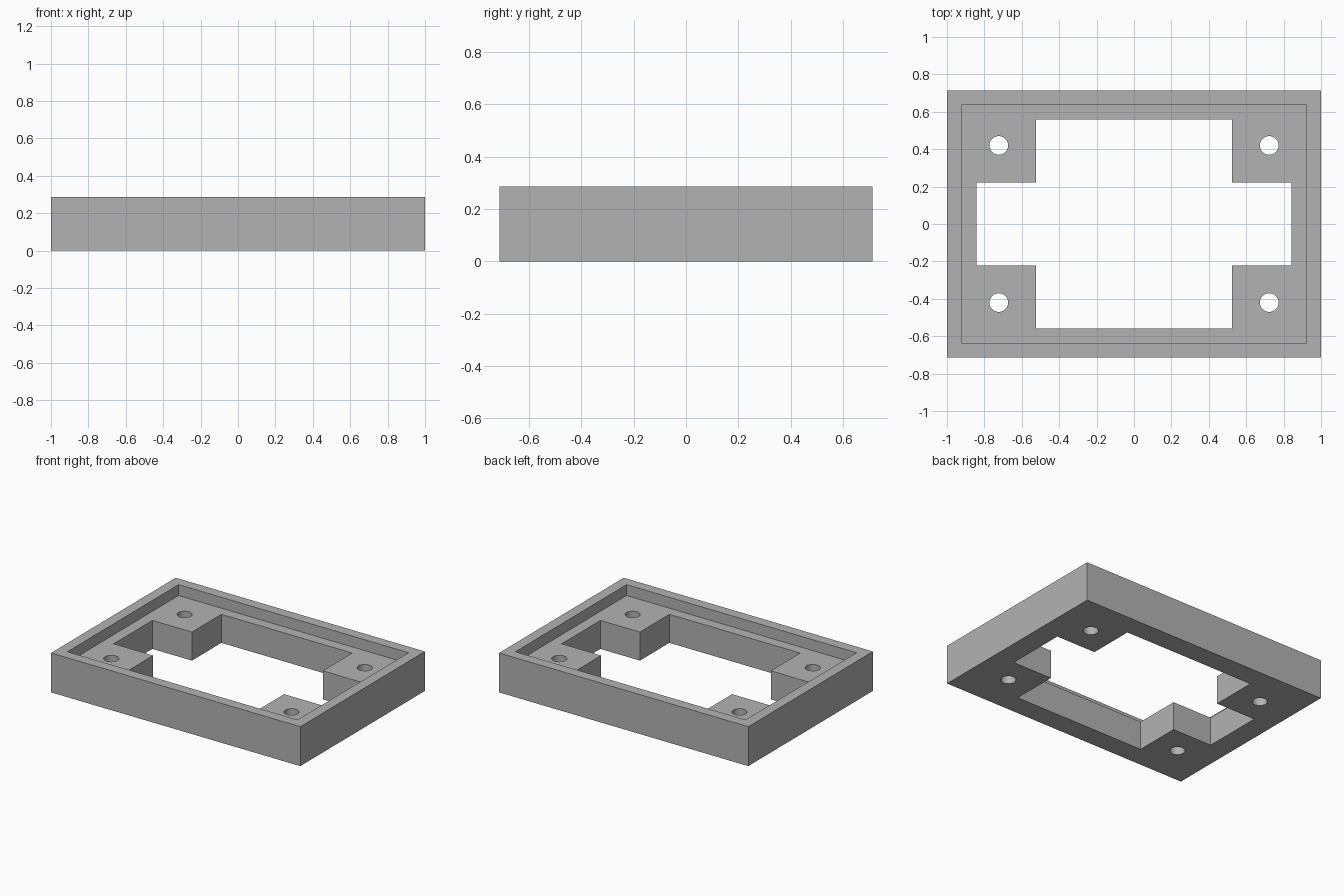
import bpy
import bmesh
from math import cos, sin, tau

if "Cube" in bpy.data.objects:
    bpy.data.objects.remove(bpy.data.objects["Cube"], do_unlink=True)

HALF_X, HALF_Y, HEIGHT = 1.0, 0.714, 0.286
WALL, LEDGE_Z = 0.077, 0.207
HOLE_X, HOLE_Y, HOLE_R, HOLE_SIDES = 0.723, 0.42, 0.05, 32

grey = bpy.data.materials.new("plain grey")
grey.use_nodes = True
colour = (0.45, 0.45, 0.45, 1)
grey.diffuse_color = colour
grey.node_tree.nodes["Principled BSDF"].inputs["Base Color"].default_value = colour


def prism(name, outline, z0, z1):
    """Extrude a counter-clockwise outline from z0 to z1."""
    bm = bmesh.new()
    face = bm.faces.new([bm.verts.new((x, y, z0)) for x, y in outline])
    top = bmesh.ops.extrude_face_region(bm, geom=[face], use_keep_orig=True)["geom"]
    bmesh.ops.translate(bm, vec=(0, 0, z1 - z0),
                        verts=[v for v in top if isinstance(v, bmesh.types.BMVert)])
    bmesh.ops.recalc_face_normals(bm, faces=bm.faces)
    mesh = bpy.data.meshes.new(name)
    bm.to_mesh(mesh)
    bm.free()
    mesh.materials.append(grey)
    obj = bpy.data.objects.new(name, mesh)
    bpy.context.collection.objects.link(obj)
    return obj


def rectangle(x, y):
    return [(-x, -y), (x, -y), (x, y), (-x, y)]


def circle(cx, cy, r):
    return [(cx + r * cos(tau * i / HOLE_SIDES), cy + r * sin(tau * i / HOLE_SIDES))
            for i in range(HOLE_SIDES)]


# Outer block
frame = prism("mounting_frame", rectangle(HALF_X, HALF_Y), 0, HEIGHT)

# Shallow recess that leaves the raised rim
cutters = [prism("recess_cutter", rectangle(HALF_X - WALL, HALF_Y - WALL), LEDGE_Z, 1)]

# Cross-shaped opening that leaves four corner pads
quarter = [(0.842, 0.222), (0.525, 0.222), (0.525, 0.559)]
cross = []
for sx, sy in ((1, 1), (-1, 1), (-1, -1), (1, -1)):
    points = [(sx * x, sy * y) for x, y in quarter]
    cross += points if sx == sy else points[::-1]
cutters.append(prism("opening_cutter", cross, -1, 1))

# Screw hole through each pad
for sx in (-1, 1):
    for sy in (-1, 1):
        cutters.append(prism("hole_cutter", circle(sx * HOLE_X, sy * HOLE_Y, HOLE_R), -1, 1))

# Cut everything, then drop the cutters
bpy.context.view_layer.objects.active = frame
for cutter in cutters:
    cutter.hide_render = True
    cut = frame.modifiers.new(cutter.name, "BOOLEAN")
    cut.operation, cut.solver, cut.object = "DIFFERENCE", "EXACT", cutter
    bpy.ops.object.modifier_apply(modifier=cut.name)
    bpy.data.objects.remove(cutter, do_unlink=True)

# Round the hole walls, keep the flat edges sharp
frame.select_set(True)
bpy.ops.object.shade_smooth_by_angle()
